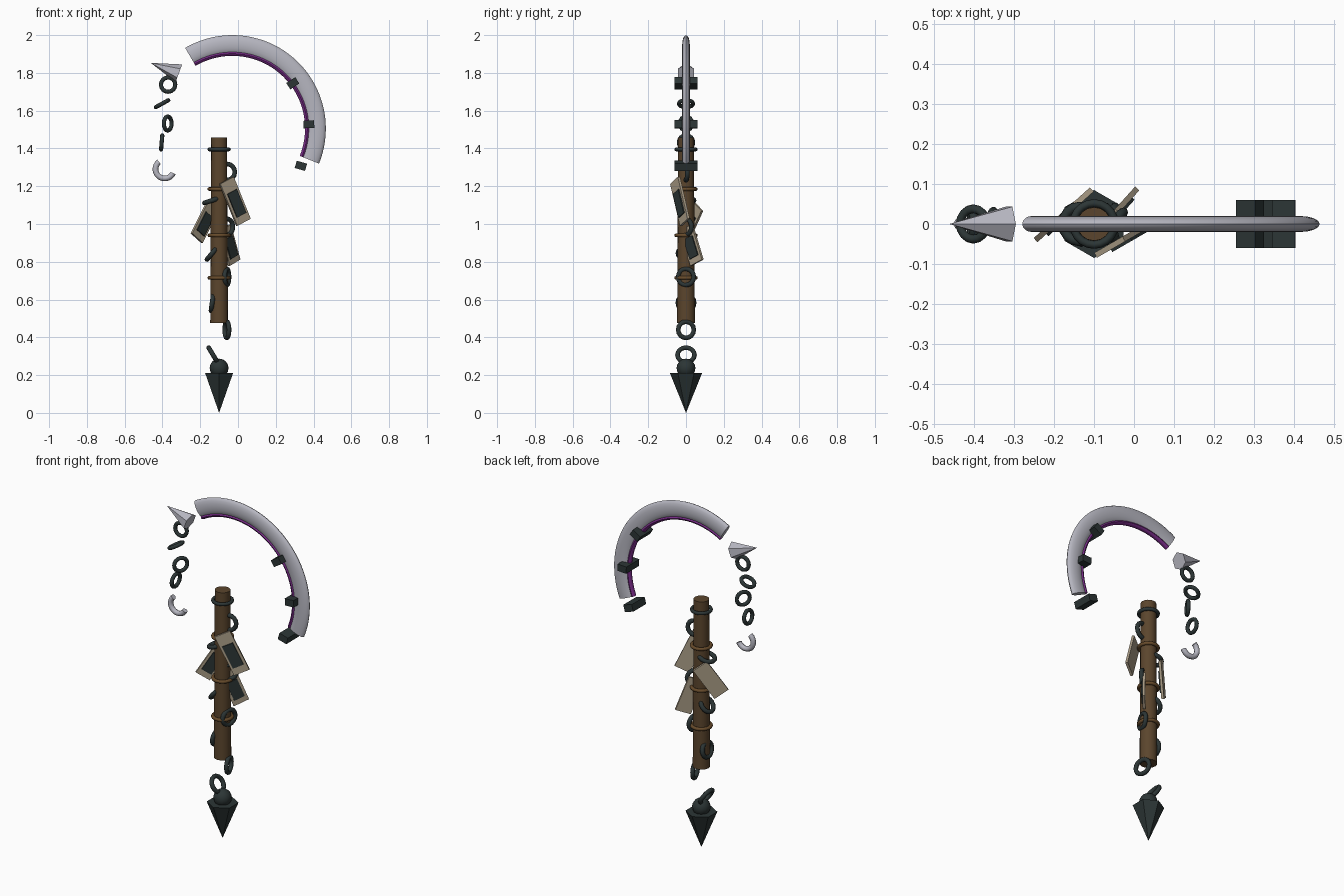
import bpy, bmesh, math
from mathutils import Vector, Matrix

if "Cube" in bpy.data.objects:
    bpy.data.objects.remove(bpy.data.objects["Cube"])

def material(name, rgb):
    m = bpy.data.materials.new(name)
    m.diffuse_color = (*rgb, 1)
    m.use_nodes = True
    m.node_tree.nodes["Principled BSDF"].inputs["Base Color"].default_value = m.diffuse_color
    return m

WOOD = material("brown wood", (0.105, 0.060, 0.026))
BAND = material("bronze band", (0.135, 0.070, 0.024))
IRON = material("dark iron", (0.025, 0.036, 0.036))
STEEL = material("pale steel", (0.47, 0.47, 0.53))
PURPLE = material("purple edge", (0.20, 0.026, 0.26))
PAPER = material("beige tag", (0.42, 0.35, 0.25))

def finish(bm, name, mat, smooth=None):
    bmesh.ops.recalc_face_normals(bm, faces=bm.faces)
    me = bpy.data.meshes.new(name)
    bm.to_mesh(me)
    bm.free()
    me.materials.append(mat)
    ob = bpy.data.objects.new(name, me)
    bpy.context.collection.objects.link(ob)
    if smooth:
        bpy.ops.object.select_all(action='DESELECT')
        bpy.context.view_layer.objects.active = ob
        ob.select_set(True)
        bpy.ops.object.shade_smooth_by_angle(angle=math.radians(smooth))
    return ob

def sweep(name, mat, loc, normal, radius, ra, rb, a0=0, a1=360, steps=20, sides=8):
    """Elliptical section (ra radial, rb along the normal) swept around an arc."""
    rot = Vector(normal).to_track_quat('Z', 'Y').to_matrix()
    if normal == (0, -1, 0):  # angles counted from +x towards +z
        rot = Matrix(((1, 0, 0), (0, 0, -1), (0, 1, 0)))
    closed = a1 - a0 >= 360
    bm, rings = bmesh.new(), []
    for i in range(steps if closed else steps + 1):
        a = math.radians(a0 + (a1 - a0) * i / steps)
        ring = []
        for j in range(sides):
            t = math.tau * j / sides
            r = radius + ra * math.cos(t)
            p = Vector((r * math.cos(a), r * math.sin(a), rb * math.sin(t)))
            ring.append(bm.verts.new(Vector(loc) + rot @ p))
        rings.append(ring)
    for i in range(steps):
        p, q = rings[i], rings[(i + 1) % len(rings)]
        for j in range(sides):
            k = (j + 1) % sides
            bm.faces.new((p[j], p[k], q[k], q[j]))
    if not closed:
        bm.faces.new(rings[0])
        bm.faces.new(rings[-1])
    return finish(bm, name, mat, 50)

def cone(name, mat, start, end, r1, r2, sides, spin=0, smooth=None):
    start, end = Vector(start), Vector(end)
    d = end - start
    bm = bmesh.new()
    bmesh.ops.create_cone(bm, cap_ends=True, segments=sides, radius1=r1, radius2=r2, depth=d.length,
                          matrix=Matrix.Translation((start + end) / 2)
                          @ d.to_track_quat('Z', 'Y').to_matrix().to_4x4()
                          @ Matrix.Rotation(math.radians(spin), 4, 'Z'))
    return finish(bm, name, mat, smooth)

def box(name, mat, matrix, size):
    bm = bmesh.new()
    bmesh.ops.create_cube(bm, size=1, matrix=matrix @ Matrix.Diagonal((*size, 1)))
    return finish(bm, name, mat)

def flat_dir(deg):  # horizontal direction
    return (math.cos(math.radians(deg)), math.sin(math.radians(deg)), 0)

def lean_dir(deg):  # normal of a link seen edge-on from the front, leaning by deg
    return (-math.sin(math.radians(deg)), 0, math.cos(math.radians(deg)))

# Handle with its bands
AX = -0.10
cone("handle", WOOD, (AX, 0, 0.475), (AX, 0, 1.457), 0.047, 0.042, 16, 0, 40)
for z in (0.715, 0.94, 1.185):
    sweep("handle_band", BAND, (AX, 0, z), (0, 0, 1), 0.052, 0.010, 0.010)
sweep("top_band", IRON, (AX, 0, 1.395), (0, 0, 1), 0.052, 0.010, 0.010)

# Chain wrapped along the handle: links alternate sides and turn step by step
for i, z in enumerate((1.275, 0.985, 0.72, 0.44)):
    sweep("handle_link", IRON, (AX + 0.041, 0, z), flat_dir(-80 + 32 * i),
          0.043, 0.0125, 0.0125, steps=16)
for i, z in enumerate((1.125, 0.845, 0.583)):
    sweep("handle_link", IRON, (AX - 0.037, 0, z), lean_dir(18 + 32 * i),
          0.043, 0.0125, 0.0125, steps=16)

# Hanging weight
cone("weight_spike", IRON, (AX, 0, 0.21), (AX, 0, 0.0), 0.085, 0, 6, 0)
bm = bmesh.new()
bmesh.ops.create_uvsphere(bm, u_segments=12, v_segments=8, radius=0.05,
                          matrix=Matrix.Translation((AX, 0, 0.237)))
finish(bm, "weight_ball", IRON, 50)
sweep("weight_ring", IRON, (-0.132, 0, 0.307), lean_dir(-59), 0.045, 0.0125, 0.0125, steps=16)

# Curved blade with coloured inner edge
CX, CZ = -0.03, 1.505
sweep("blade", STEEL, (CX, 0, CZ), (0, -1, 0), 0.446, 0.049, 0.020, -22, 120.3, 40, 16)
sweep("blade_edge", PURPLE, (CX, 0, CZ), (0, -1, 0), 0.397, 0.012, 0.0145, -22, 120.3, 40, 8)

# Blocks clamped on the blade
for x, z, tilt in ((0.29, 1.745, 33), (0.375, 1.528, 3), (0.333, 1.308, -16)):
    box("blade_block", IRON, Matrix.Translation((x, 0, z))
        @ Matrix.Rotation(math.radians(-tilt), 4, 'Y'), (0.057, 0.12, 0.040))

# Small spike, loose chain and hook at the blade tip
cone("tip_spike", STEEL, (-0.313, 0, 1.798), (-0.462, 0, 1.853), 0.05, 0, 6, 0)
for x, z, n in ((-0.37, 1.738, (0, 1, 0)), (-0.402, 1.637, lean_dir(29)),
                (-0.372, 1.532, flat_dir(-32)), (-0.404, 1.432, lean_dir(85))):
    sweep("tip_link", IRON, (x, 0, z), n, 0.038, 0.011, 0.011, steps=16)
sweep("hook", STEEL, (-0.388, 0, 1.29), (0, -1, 0), 0.049, 0.015, 0.015, 128, 335, 14, 8)

# Paper tags, each with a dark plate on its front face
for loc, turn, lean, length in (((-0.016, -0.032, 1.12), 30, 25, 0.245),
                                ((-0.176, 0.023, 1.01), 42, -34, 0.205),
                                ((-0.045, 0.03, 0.888), 48, 22, 0.20)):
    m = (Matrix.Translation(loc) @ Matrix.Rotation(math.radians(turn), 4, 'Z')
         @ Matrix.Rotation(math.radians(-lean), 4, 'Y'))
    box("tag", PAPER, m, (0.09, 0.014, length))
    box("tag_plate", IRON, m @ Matrix.Translation((0, -0.010, -0.012)),
        (0.062, 0.008, length * 0.56))
